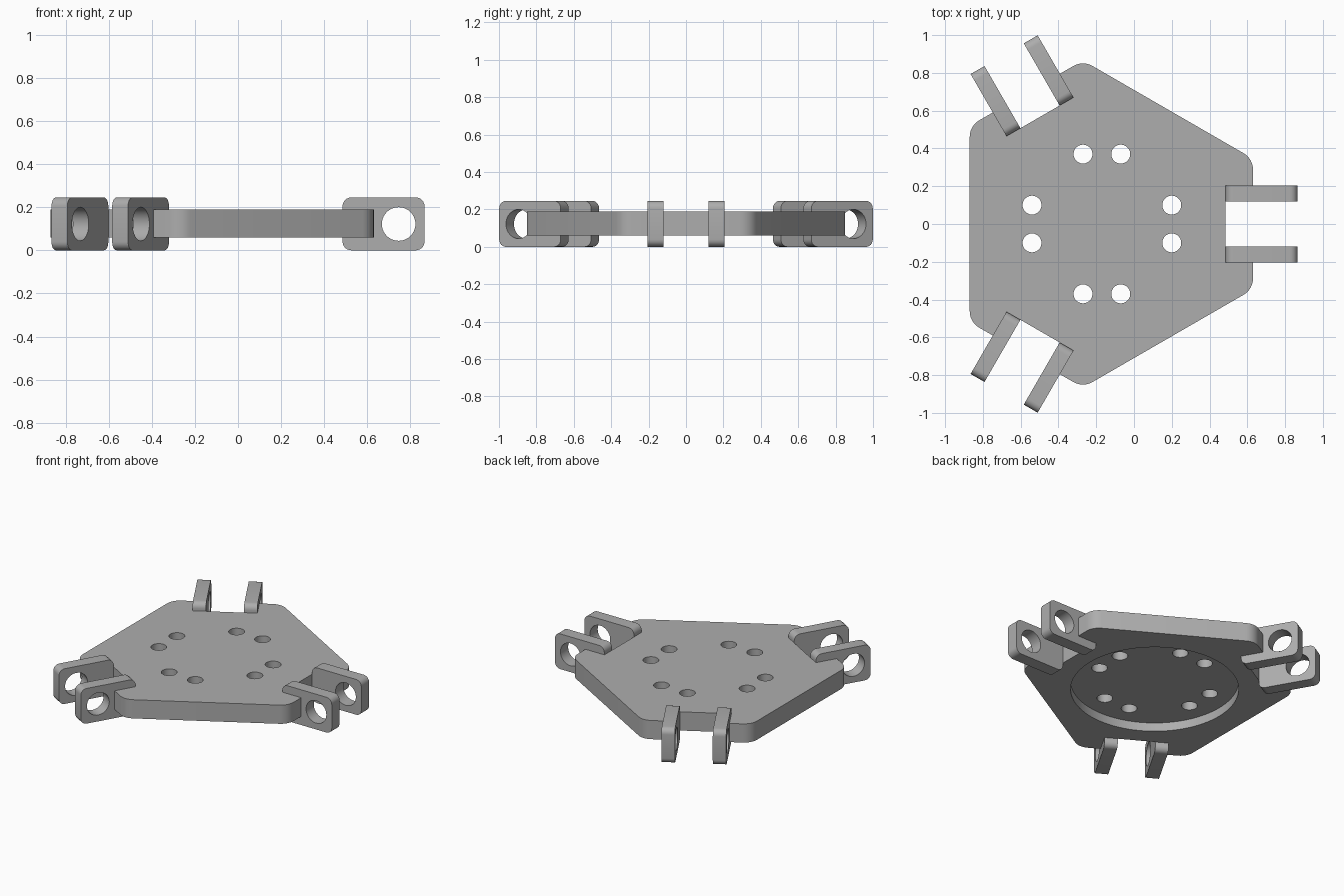
import bpy, bmesh, math
from mathutils import Matrix, Vector

cube = bpy.data.objects.get("Cube")
if cube:
    bpy.data.objects.remove(cube, do_unlink=True)

CENTRE = Matrix.Translation((-0.17, 0, 0))
THIRDS = [Matrix.Rotation(math.radians(a), 4, "Z") for a in (0, 120, 240)]

grey = bpy.data.materials.new("plain grey")
grey.use_nodes = True
grey.diffuse_color = (0.42, 0.42, 0.42, 1)
grey.node_tree.nodes["Principled BSDF"].inputs["Base Color"].default_value = grey.diffuse_color


def rounded(points, radius, steps=6):
    """Round every corner of a convex, counter-clockwise outline."""
    result = []
    pts = [Vector(p) for p in points]
    for i, p in enumerate(pts):
        a = (pts[i - 1] - p).normalized()
        b = (pts[(i + 1) % len(pts)] - p).normalized()
        half = a.angle(b) / 2
        middle = p + (a + b).normalized() * radius / math.sin(half)
        start = p + a * radius / math.tan(half) - middle
        turn = math.pi - 2 * half
        for k in range(steps + 1):
            t = turn * k / steps
            c, s = math.cos(t), math.sin(t)
            result.append(middle + Vector((start.x * c - start.y * s, start.x * s + start.y * c)))
    return result


def prism(name, outline, low, high, matrix):
    """Extrude a flat outline between two heights."""
    bm = bmesh.new()
    face = bm.faces.new([bm.verts.new((p[0], p[1], low)) for p in outline])
    top = bmesh.ops.extrude_face_region(bm, geom=[face])
    moved = [g for g in top["geom"] if isinstance(g, bmesh.types.BMVert)]
    bmesh.ops.translate(bm, vec=(0, 0, high - low), verts=moved)
    bmesh.ops.transform(bm, matrix=matrix, verts=bm.verts)
    bmesh.ops.recalc_face_normals(bm, faces=bm.faces)
    mesh = bpy.data.meshes.new(name)
    bm.to_mesh(mesh)
    bm.free()
    mesh.materials.append(grey)
    obj = bpy.data.objects.new(name, mesh)
    bpy.context.collection.objects.link(obj)
    return obj


def circle(x, y, radius, sides=40):
    angles = [2 * math.pi * i / sides for i in range(sides)]
    return [(x + radius * math.cos(a), y + radius * math.sin(a)) for a in angles]


def box(x0, x1, y0, y1):
    return [(x0, y0), (x1, y0), (x1, y1), (x0, y1)]


def activate(obj):
    bpy.ops.object.select_all(action="DESELECT")
    obj.select_set(True)
    bpy.context.view_layer.objects.active = obj


def cut(target, cutter):
    """Subtract a cutter, then discard it."""
    cutter.hide_render = True
    mod = target.modifiers.new("cut", "BOOLEAN")
    mod.operation, mod.solver, mod.object = "DIFFERENCE", "EXACT", cutter
    activate(target)
    bpy.ops.object.modifier_apply(modifier=mod.name)
    bpy.data.objects.remove(cutter, do_unlink=True)


def finish(obj):
    activate(obj)
    bpy.ops.object.shade_smooth_by_angle(angle=math.radians(30))


# Six-sided plate with rounded corners
corners = []
for turn in THIRDS:
    for y in (-0.346, 0.346):
        corners.append((turn @ Vector((0.80, y, 0))).to_2d())
plate = prism("plate", rounded(corners, 0.1), 0.06, 0.19, CENTRE)

# Notches between each pair of lugs
for turn in THIRDS:
    cut(plate, prism("notch_cutter", box(0.655, 1, -0.16, 0.16), -0.1, 0.4, CENTRE @ turn))

# Round recess underneath
cut(plate, prism("recess_cutter", circle(0, 0, 0.53, 96), -0.1, 0.12, CENTRE))

# Four pairs of bolt holes
for i in range(4):
    quarter = Matrix.Rotation(i * math.pi / 2, 4, "Z")
    for y in (-0.1, 0.1):
        cut(plate, prism("bolt_cutter", circle(0.37, y, 0.05), -0.1, 0.4, CENTRE @ quarter))
finish(plate)

# Three pairs of pierced lugs, drawn in profile and stood upright
upright = Matrix.Rotation(math.pi / 2, 4, "X")
profile = rounded(box(0.655, 1.035, 0, 0.245), 0.04)
for i, turn in enumerate(THIRDS):
    for side, low in (("a", -0.205), ("b", 0.12)):
        place = CENTRE @ turn @ upright
        lug = prism(f"lug_{i + 1}_{side}", profile, low, low + 0.085, place)
        cut(lug, prism("pin_cutter", circle(0.915, 0.122, 0.078), -0.4, 0.4, place))
        finish(lug)
